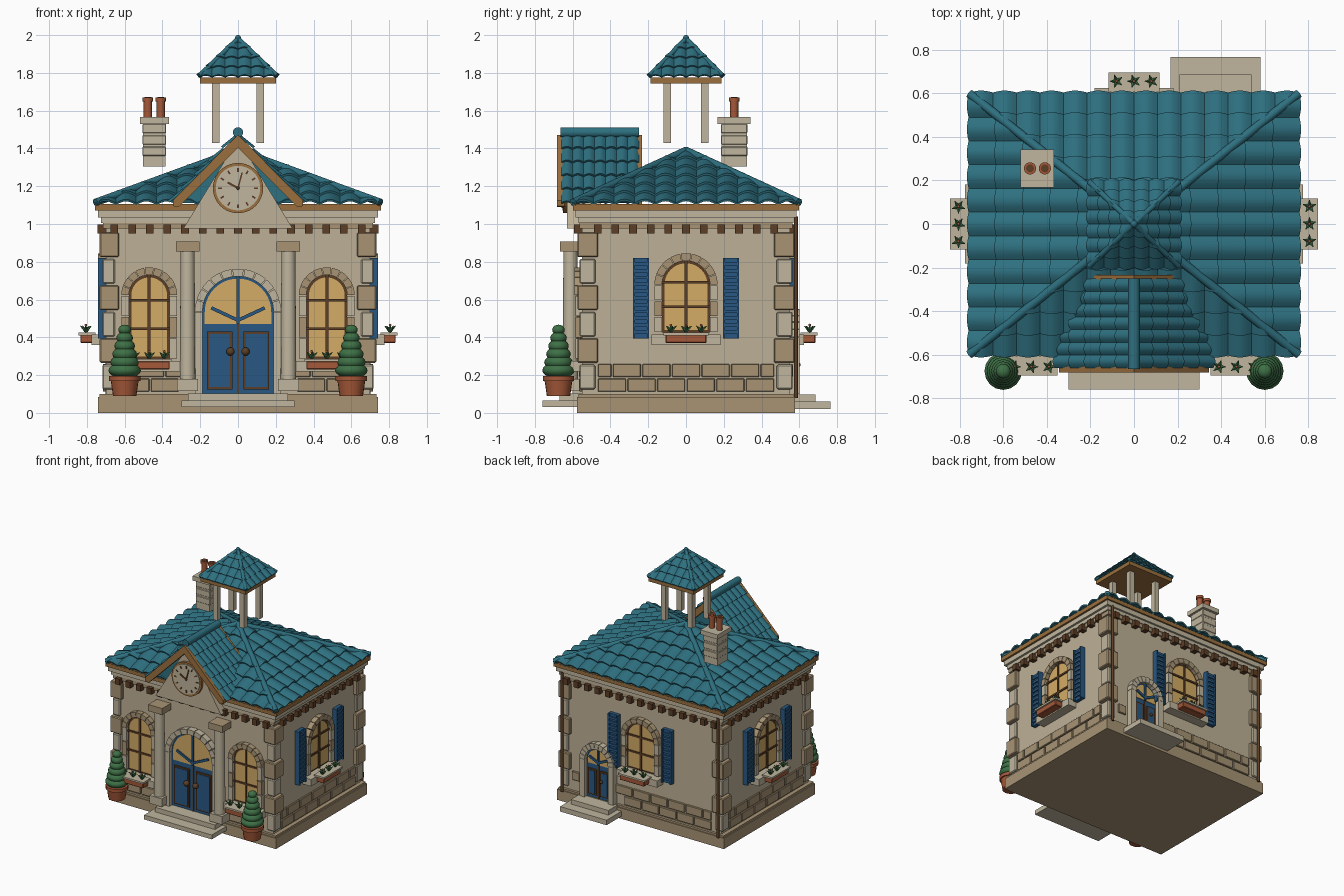
import bpy, bmesh
from math import pi, sin, cos, radians
from mathutils import Matrix, Vector

if "Cube" in bpy.data.objects:
    bpy.data.objects.remove(bpy.data.objects["Cube"])


def material(name, *rgb):
    lin = [(c / 255 / 12.92 if c < 11 else ((c / 255 + 0.055) / 1.055) ** 2.4) for c in rgb] + [1]
    m = bpy.data.materials.new(name)
    m.use_nodes = True
    m.diffuse_color = lin
    m.node_tree.nodes["Principled BSDF"].inputs["Base Color"].default_value = lin
    return m


TEAL = material("teal tile", 46, 112, 128)
WALL = material("plaster", 190, 176, 150)
TRIM = material("pale stone", 192, 182, 158)
STONE = material("tan stone", 168, 148, 116)
WOOD = material("light wood", 155, 111, 62)
DARK = material("dark wood", 92, 62, 38)
GLASS = material("amber glass", 212, 172, 102)
BLUE = material("blue paint", 40, 88, 130)
CLAY = material("terracotta", 165, 88, 56)
GREEN = material("leaf green", 62, 112, 70)

frame = Matrix()


def set_frame(x=0, y=0, deg=0, z=0):
    global frame
    frame = Matrix.Translation((x, y, z)) @ Matrix.Rotation(radians(deg), 4, 'Z')


def finish(name, bm, mat, smooth=False, bevel=0, fix=True):
    bm.transform(frame)
    if fix:
        bmesh.ops.recalc_face_normals(bm, faces=bm.faces)
    me = bpy.data.meshes.new(name)
    bm.to_mesh(me)
    bm.free()
    me.materials.append(mat)
    ob = bpy.data.objects.new(name, me)
    bpy.context.collection.objects.link(ob)
    if bevel:
        mod = ob.modifiers.new("bevel", 'BEVEL')
        mod.width, mod.segments = bevel, 1
    if smooth:
        bpy.ops.object.select_all(action='DESELECT')
        ob.select_set(True)
        bpy.context.view_layer.objects.active = ob
        bpy.ops.object.shade_smooth_by_angle(angle=radians(40))
    return ob


def box(name, mat, x0, x1, y0, y1, z0, z1, bevel=0):
    bm = bmesh.new()
    m = Matrix.Translation(((x0 + x1) / 2, (y0 + y1) / 2, (z0 + z1) / 2))
    bmesh.ops.create_cube(bm, size=1, matrix=m @ Matrix.Diagonal((x1 - x0, y1 - y0, z1 - z0, 1)))
    return finish(name, bm, mat, bevel=bevel)


def slab(name, mat, hx, hy, z0, z1, x=0, y=0, bevel=0):
    return box(name, mat, x - hx, x + hx, y - hy, y + hy, z0, z1, bevel)


def prism(name, mat, pts, y0, y1):
    """Extrude an x-z outline along y."""
    bm = bmesh.new()
    face = bm.faces.new([bm.verts.new((x, y0, z)) for x, z in pts])
    new = bmesh.ops.extrude_face_region(bm, geom=[face])["geom"]
    bmesh.ops.translate(bm, vec=(0, y1 - y0, 0), verts=[v for v in new if isinstance(v, bmesh.types.BMVert)])
    return finish(name, bm, mat)


def rod(name, mat, p, q, r, r2=None, n=16):
    p, q = Vector(p), Vector(q)
    bm = bmesh.new()
    m = Matrix.Translation((p + q) / 2) @ (q - p).to_track_quat('Z', 'Y').to_matrix().to_4x4()
    bmesh.ops.create_cone(bm, cap_ends=True, segments=n, radius1=r, radius2=r if r2 is None else r2,
                          depth=(q - p).length, matrix=m)
    return finish(name, bm, mat, smooth=True)


def ball(name, mat, c, r, squash=1):
    bm = bmesh.new()
    bmesh.ops.create_uvsphere(bm, u_segments=16, v_segments=10, radius=r,
                              matrix=Matrix.Translation(c) @ Matrix.Diagonal((1, 1, squash, 1)))
    return finish(name, bm, mat, smooth=True)


def arc(cx, cz, r, a0=0, a1=pi, n=20):
    return [(cx + r * cos(a0 + (a1 - a0) * i / n), cz + r * sin(a0 + (a1 - a0) * i / n)) for i in range(n + 1)]


def arch_outline(cx, r, z0, spring):
    return [(cx - r, z0), (cx + r, z0)] + arc(cx, spring, r)


def arch_ring(name, cx, r, outer, spring, depth, mats, count=9, gap=0.012):
    for i in range(count):
        a, b = pi * i / count + gap, pi * (i + 1) / count - gap
        prism(name, mats[i % len(mats)], arc(cx, spring, outer, a, b, 4) + arc(cx, spring, r, b, a, 4), -depth, 0)


def bar(name, mat, p, q, w, y0, y1):
    p, q = Vector(p), Vector(q)
    n = (q - p).orthogonal().normalized() * w / 2
    prism(name, mat, [p + n, q + n, q - n, p - n], y0, y1)


def tiles(name, origin, u, v, cols, rows, amp, step, cuts=()):
    """Barrel tile courses over the parallelogram origin, u, v."""
    origin, u, v = Vector(origin), Vector(u), Vector(v)
    n = u.cross(v).normalized()
    bm = bmesh.new()
    count = cols * 6
    for r in range(rows):
        lines = []
        for t, lift in ((r, 0), (r, step), (r + 1, 0)):
            lines.append([bm.verts.new(origin + u * i / count + v * t / rows
                                       + n * (lift + amp * abs(sin(pi * i / 6)))) for i in range(count + 1)])
        for a, b in zip(lines, lines[1:]):
            for i in range(count):
                bm.faces.new((a[i], a[i + 1], b[i + 1], b[i]))
    for no in cuts:
        bmesh.ops.bisect_plane(bm, geom=bm.verts[:] + bm.edges[:] + bm.faces[:], plane_co=(0, 0, 0),
                               plane_no=no, clear_outer=True)
    finish(name, bm, TEAL, smooth=True, fix=False)


def hip_roof(name, hx, hy, z0, z1, width, rows, amp, step, ridge):
    for k in range(4):
        set_frame(deg=90 * k)
        w, d = (hy, hx) if k % 2 else (hx, hy)
        tiles(name + "_tiles", (-w, -d, z0), (2 * w, 0, 0), (0, d, z1 - z0), round(2 * w / width), rows,
              amp, step, ((1 / w, 1 / d, 0), (-1 / w, 1 / d, 0)))
        prism(name + "_core", TEAL, [(-w, z0), (w, z0), (0, z0 + 0.002)], -d, -d + 0.01)
        rod(name + "_hip", TEAL, (-w, -d, z0 + ridge * 0.7), (0, 0, z1 + ridge * 0.7), ridge)
    set_frame()


def sprout(x, y, z):
    rod("flower_stem", GREEN, (x, y, z), (x, y, z + 0.035), 0.004, n=6)
    for k in range(5):
        a = k * 2 * pi / 5
        rod("flower_leaf", GREEN, (x, y, z + 0.01), (x + 0.03 * cos(a), y + 0.03 * sin(a), z + 0.035), 0.012, 0.002, 5)
    ball("flower_bud", CLAY, (x, y, z + 0.04), 0.007)


def window(cx, r, outer, z0, spring, shutters):
    prism("window_frame", DARK, arch_outline(cx, r, z0, spring), -0.012, 0)
    prism("window_glass", GLASS, arch_outline(cx, r - 0.013, z0 + 0.013, spring), -0.016, 0)
    box("window_mullion", DARK, cx - 0.008, cx + 0.008, -0.024, 0, z0, spring + r)
    for f in (0.36, 0.7):
        z = z0 + f * (spring + r - z0)
        box("window_crossbar", DARK, cx - r, cx + r, -0.024, 0, z - 0.007, z + 0.007)
    arch_ring("window_arch", cx, r, outer, spring, 0.04, (STONE,))
    h = (spring - z0) / 3
    for s in (-1, 1):
        for k in range(3):
            slab("window_jamb", (TRIM, STONE)[k % 2], (outer - r) / 2, 0.018, z0 + k * h + 0.003,
                 z0 + (k + 1) * h - 0.003, cx + s * (outer + r) / 2, -0.018)
        if shutters:
            x = cx + s * 0.238
            slab("shutter", BLUE, 0.043, 0.014, 0.395, 0.82, x, -0.014)
            for e in (-1, 1):
                slab("shutter_stile", BLUE, 0.006, 0.021, 0.395, 0.82, x + e * 0.037, -0.021)
            for k in range(11):
                z = 0.42 + k * 0.036
                slab("shutter_slat", BLUE, 0.032, 0.019, z, z + 0.018, x, -0.019)
    # sill and flower box
    box("window_sill", TRIM, cx - outer - 0.015, cx + outer + 0.015, -0.075, 0, z0 - 0.065, z0 - 0.01)
    box("flower_box", CLAY, cx - 0.108, cx + 0.108, -0.135, -0.06, z0 - 0.055, z0 - 0.012, 0.004)
    box("flower_box_rim", TRIM, cx - 0.118, cx + 0.118, -0.145, -0.055, z0 - 0.014, z0)
    for k in (-1, 0, 1):
        sprout(cx + k * 0.08, -0.105, z0)


def door(cx, r, outer, split, spring, handles):
    prism("door_leaf", BLUE, arch_outline(cx, r, 0.1, spring), -0.015, 0)
    prism("door_fanlight", GLASS, [(cx - r + 0.01, split), (cx + r - 0.01, split)] + arc(cx, spring, r - 0.012), -0.02, 0)
    box("fanlight_bar", BLUE, cx - 0.008, cx + 0.008, -0.03, 0, split, spring + r)
    arch_ring("door_arch", cx, r, outer, spring, 0.05, (TRIM,), 11)
    for s in (-1, 1):
        bar("fanlight_ray", BLUE, (cx, split + 0.02), (cx + s * r * 0.75, split + 0.02 + r * 0.35), 0.018, -0.03, 0)
        slab("door_jamb", TRIM, (outer - r) / 2, 0.025, 0.1, spring, cx + s * (outer + r) / 2, -0.025)
        x, w = cx + s * r * 0.52, r * 0.36
        slab("door_panel_frame", DARK, w, 0.01, 0.125, split - 0.04, x, -0.015)
        slab("door_panel", BLUE, w - 0.012, 0.012, 0.137, split - 0.052, x, -0.017)
        if handles or s > 0:
            ball("door_knob", DARK, (cx + s * 0.04, -0.045, split * 0.69), 0.022 if handles else 0.012)
    box("door_seam", DARK, cx - 0.004, cx + 0.004, -0.02, 0, 0.1, split)


# foundation, walls and cornice
slab("foundation", STONE, 0.74, 0.577, 0, 0.085)
slab("foundation_cap", STONE, 0.732, 0.57, 0.085, 0.1)
slab("walls", WALL, 0.70, 0.55, 0.1, 1.03)
slab("frieze", STONE, 0.715, 0.563, 0.975, 1.005)
slab("cornice_lower", TRIM, 0.725, 0.57, 1.005, 1.035)
slab("cornice_upper", TRIM, 0.742, 0.585, 1.035, 1.072)
slab("eave_board", WOOD, 0.757, 0.597, 1.072, 1.105)

# the four elevations
sides = ((0, -0.55, 0, 0.70), (0.70, 0, 90, 0.55), (0, 0.55, 180, 0.70), (-0.70, 0, -90, 0.55))
for x, y, deg, half in sides:
    set_frame(x, y, deg)
    n = int(half / 0.0935)
    for k in range(-n, n + 1):
        slab("eave_bracket", DARK, 0.02, 0.022, 0.95, 0.998, k * 0.0935, -0.022)
    for row in (0, 1):
        z, e = 0.112 + row * 0.077, half - 0.08
        count = round(2 * e / 0.165)
        for k in range(count + row):
            a = max(-e, -e + (k - 0.5 * row) * 2 * e / count)
            b = min(e, -e + (k + 1 - 0.5 * row) * 2 * e / count)
            if not (deg == 0 and a < 0.2 and b > -0.2) and not (deg == 180 and a < -0.25 and b > -0.52):
                box("plinth_stone", STONE, a + 0.004, b - 0.004, -0.016, 0, z, z + 0.07, 0.004)
    if deg == 0:
        for s in (-1, 1):
            window(s * 0.47, 0.108, 0.148, 0.285, 0.622, False)
        door(0, 0.188, 0.228, 0.47, 0.535, True)
    else:
        window(0, 0.127, 0.167, 0.425, 0.678, True)
    if deg == 180:
        door(-0.375, 0.105, 0.15, 0.37, 0.4, False)
set_frame()

# corner stones and drain pipes
for sx in (-1, 1):
    for sy in (-1, 1):
        for k in range(6):
            wide = k % 2
            ox, oy, ix, iy = (0.732, 0.575, 0.63, 0.465) if wide else (0.718, 0.564, 0.652, 0.48)
            z = 0.125 + k * 0.14
            slab("corner_stone", (TRIM, STONE)[wide], (ox - ix) / 2, (oy - iy) / 2, z, z + 0.13,
                 sx * (ox + ix) / 2, sy * (oy + iy) / 2, 0.006)
    rod("drain_pipe", DARK, (sx * 0.69, 0.582, 0.08), (sx * 0.69, 0.582, 1.04), 0.011)

# steps
box("front_step_lower", TRIM, -0.3, 0.3, -0.76, -0.5, 0.03, 0.065)
box("front_step_upper", TRIM, -0.265, 0.265, -0.67, -0.5, 0.065, 0.102)
box("back_step_lower", TRIM, 0.168, 0.58, 0.5, 0.765, 0.02, 0.06)
box("back_step_upper", TRIM, 0.208, 0.54, 0.5, 0.685, 0.06, 0.097)

# columns and potted topiaries
for s in (-1, 1):
    x, y = s * 0.267, -0.612
    slab("column_base", TRIM, 0.055, 0.05, 0.115, 0.18, x, y)
    rod("column_shaft", TRIM, (x, y, 0.18), (x, y, 0.86), 0.041, 0.037, 20)
    slab("column_capital", STONE, 0.062, 0.055, 0.855, 0.907, x, y)
    x, y = s * 0.6, -0.675
    rod("topiary_pot", CLAY, (x, y, 0.09), (x, y, 0.18), 0.062, 0.075, 20)
    rod("topiary_pot_rim", CLAY, (x, y, 0.168), (x, y, 0.195), 0.083, n=20)
    for k in range(6):
        ball("topiary_tier", GREEN, (x, y, 0.225 + k * 0.043), 0.086 - k * 0.0105, 0.5 + k * 0.06)

# main roof and belfry
hip_roof("main_roof", 0.755, 0.598, 1.1, 1.375, 0.1086, 6, 0.022, 0.012, 0.02)
for sx in (-1, 1):
    for sy in (-1, 1):
        slab("belfry_post", TRIM, 0.02, 0.02, 1.43, 1.748, sx * 0.118, sy * 0.1)
slab("belfry_board", WOOD, 0.2, 0.188, 1.745, 1.776)
hip_roof("belfry_roof", 0.205, 0.193, 1.775, 1.972, 0.07, 4, 0.014, 0.009, 0.013)
ball("belfry_finial", TEAL, (0, 0, 1.984), 0.016)

# clock gable
prism("gable_wall", WALL, [(-0.29, 0.975), (0.29, 0.975), (0, 1.45)], -0.63, -0.45)
prism("gable_core", TEAL, [(-0.33, 1.11), (0.33, 1.11), (0, 1.445)], -0.6, -0.27)
tiles("gable_tiles_right", (-0.355, -0.25, 1.105), (0, -0.41, 0), (0.355, 0, 0.36), 7, 5, 0.014, 0.012)
tiles("gable_tiles_left", (0.355, -0.66, 1.105), (0, 0.41, 0), (-0.355, 0, 0.36), 7, 5, 0.014, 0.012)
rod("gable_ridge", TEAL, (0, -0.665, 1.485), (0, -0.25, 1.485), 0.027)
for s in (-1, 1):
    for y in (-0.682, -0.272):
        prism("gable_board", WOOD, [(0, 1.472), (s * 0.345, 1.125), (s * 0.345, 1.095), (s * 0.315, 1.09), (0, 1.405)],
              y, y + 0.038)

# clock
set_frame(0, -0.63, 0, 1.19)
prism("clock_rim", WOOD, arc(0, 0, 0.133, 0, 2 * pi, 40)[:-1], -0.02, 0)
prism("clock_face", TRIM, arc(0, 0, 0.118, 0, 2 * pi, 40)[:-1], -0.024, 0)
for k in range(12):
    d = Vector((cos(k * pi / 6), sin(k * pi / 6)))
    bar("clock_tick", DARK, d * 0.086, d * 0.106, 0.009, -0.028, -0.022)
bar("clock_hour_hand", DARK, (0, 0), (-0.055, 0.03), 0.011, -0.03, -0.022)
bar("clock_minute_hand", DARK, (0, 0), (0.022, 0.083), 0.008, -0.03, -0.022)
ball("clock_hub", DARK, (0, -0.026, 0), 0.009)

# chimney
set_frame(-0.443, 0.255)
slab("chimney_stack", TRIM, 0.06, 0.067, 1.305, 1.53)
for z in (1.36, 1.42, 1.48):
    slab("chimney_band", TRIM, 0.063, 0.07, z, z + 0.05, bevel=0.004)
slab("chimney_cap", TRIM, 0.077, 0.087, 1.53, 1.566)
for x in (-0.034, 0.034):
    rod("chimney_pot", CLAY, (x, 0, 1.566), (x, 0, 1.66), 0.022)
    rod("chimney_pot_rim", CLAY, (x, 0, 1.648), (x, 0, 1.67), 0.028)
    rod("chimney_flue", DARK, (x, 0, 1.66), (x, 0, 1.672), 0.018)
set_frame()
